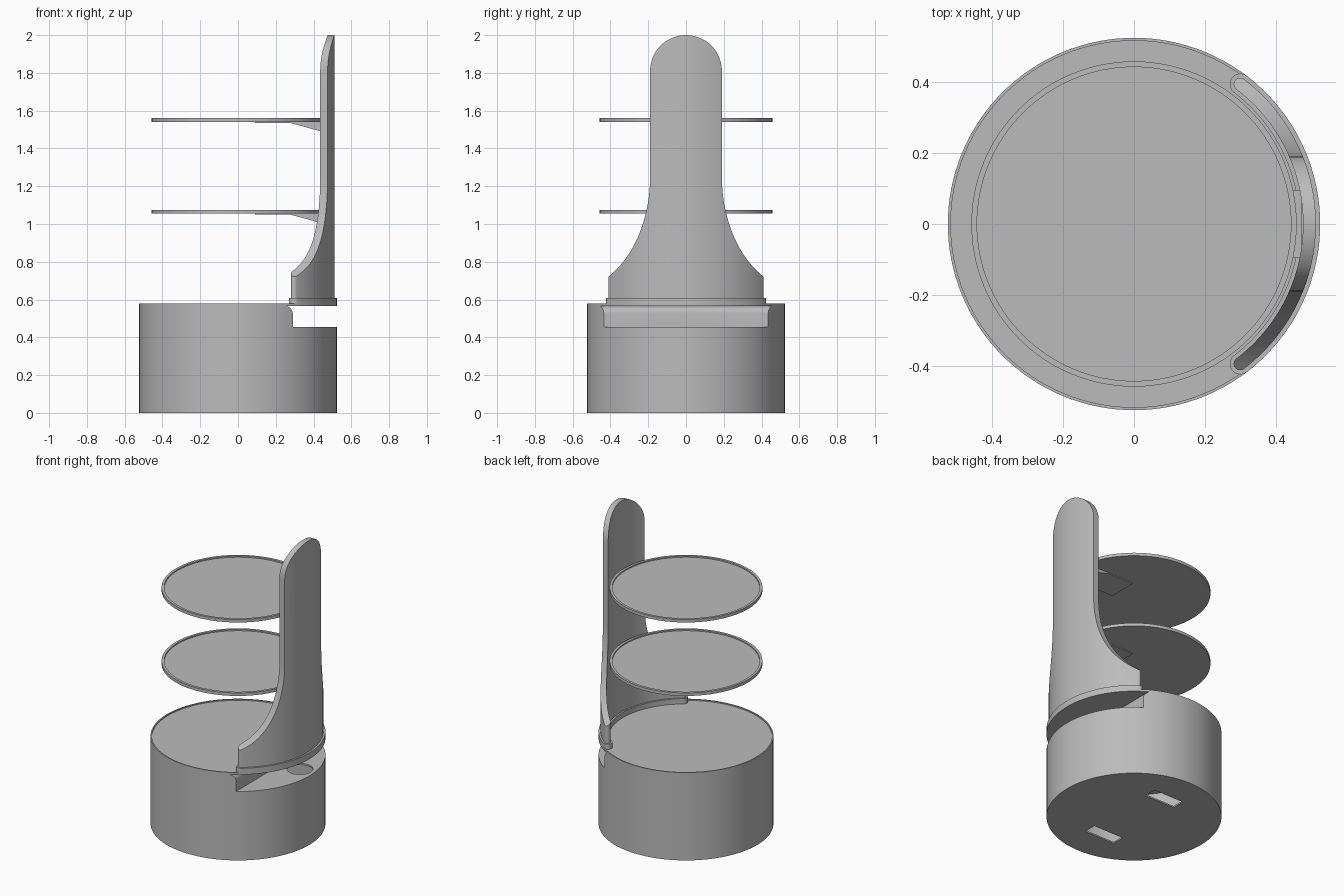
import bpy, bmesh
from math import sin, cos, pi, radians, sqrt
from mathutils import Vector

if "Cube" in bpy.data.objects:
    bpy.data.objects.remove(bpy.data.objects["Cube"])

grey = bpy.data.materials.new("plain grey")
grey.use_nodes = True
grey.diffuse_color = (0.5, 0.5, 0.5, 1)
grey.node_tree.nodes["Principled BSDF"].inputs["Base Color"].default_value = grey.diffuse_color


def prism(name, outline, lo, hi, place):
    """Extrude a closed 2D outline; place(a, b, h) maps it into space."""
    bm = bmesh.new()
    low = [bm.verts.new(place(a, b, lo)) for a, b in outline]
    high = [bm.verts.new(place(a, b, hi)) for a, b in outline]
    bm.faces.new(low[::-1])
    bm.faces.new(high)
    n = len(outline)
    for i in range(n):
        j = (i + 1) % n
        bm.faces.new((low[i], low[j], high[j], high[i]))
    bmesh.ops.recalc_face_normals(bm, faces=bm.faces)
    mesh = bpy.data.meshes.new(name)
    bm.to_mesh(mesh)
    bm.free()
    mesh.materials.append(grey)
    obj = bpy.data.objects.new(name, mesh)
    bpy.context.collection.objects.link(obj)
    return obj


def along_z(a, b, h):
    return Vector((a, b, h))


def along_y(a, b, h):
    return Vector((a, h, b))


def along_x(a, b, h):
    return Vector((h, a, b))


def circle(r, cx=0, cy=0, n=128):
    return [(cx + r * cos(2 * pi * i / n), cy + r * sin(2 * pi * i / n)) for i in range(n)]


def box(cx, cy, w, d):
    return [(cx + sx * w / 2, cy + sy * d / 2) for sx, sy in ((-1, -1), (1, -1), (1, 1), (-1, 1))]


def arc(r, start, end, n, cx=0, cy=0):
    return [(cx + r * cos(start + (end - start) * i / n), cy + r * sin(start + (end - start) * i / n))
            for i in range(n + 1)]


def curved_slot(inner, outer, angle):
    """Arc-shaped band centred on +x with round ends."""
    mid, cap = (inner + outer) / 2, (outer - inner) / 2
    cx, cy = mid * cos(angle), mid * sin(angle)
    return (arc(outer, -angle, angle, 64)
            + arc(cap, angle, angle + pi, 12, cx, cy)[1:-1]
            + arc(inner, angle, -angle, 64)
            + arc(cap, pi - angle, 2 * pi - angle, 12, cx, -cy)[1:-1])


def boolean(obj, cutter, operation="DIFFERENCE"):
    mod = obj.modifiers.new("cut", "BOOLEAN")
    mod.operation, mod.object, mod.solver = operation, cutter, "EXACT"
    bpy.context.view_layer.objects.active = obj
    bpy.ops.object.modifier_apply(modifier=mod.name)
    bpy.data.objects.remove(cutter)


def smooth(obj):
    bpy.ops.object.select_all(action="DESELECT")
    obj.select_set(True)
    bpy.context.view_layer.objects.active = obj
    bpy.ops.object.shade_smooth_by_angle(angle=radians(30))


R = 0.523
END = radians(52.8)

# Hollow drum base with a shallow recessed top
base = prism("base_drum", circle(R), 0, 0.58, along_z)
boolean(base, prism("top_recess", circle(0.515), 0.573, 0.7, along_z))
boolean(base, prism("hollow", circle(0.51), 0.01, 0.445, along_z))

# Side notch with a flared upper edge
flare = arc(0.04, 0, pi / 2, 10, 0.25, 0.526)
notch = [(0.7, 0.566)] + flare[::-1] + [(0.29, 0.455), (0.7, 0.455)]
boolean(base, prism("notch", notch, -0.7, 0.7, along_y))

# Round hole in the notch floor and two slots underneath
boolean(base, prism("floor_hole", circle(0.078, 0.42, 0.046, 48), 0.43, 0.47, along_z))
for side in (-1, 1):
    boolean(base, prism("slot", box(0, side * 0.28, 0.22, 0.085), -0.1, 0.02, along_z))
smooth(base)

# Collar holding the upright panel
collar = prism("panel_collar", curved_slot(0.464, R, END), 0.566, 0.608, along_z)
smooth(collar)

# Curved upright panel, trimmed to a tapering round-topped outline
panel = prism("upright_panel", curved_slot(0.475, 0.511, END), 0.6, 2.1, along_z)
sweep = []
for i in range(25):
    t = i / 24
    p = [Vector(v) for v in ((0.412, 0.72), (0.27, 0.83), (0.19, 1.04), (0.19, 1.25))]
    v = (1 - t) ** 3 * p[0] + 3 * t * (1 - t) ** 2 * p[1] + 3 * t * t * (1 - t) * p[2] + t ** 3 * p[3]
    sweep.append((v.x, v.y))
right_side = [(0.45, 0.5), (0.45, 0.7)] + sweep
outline = right_side + arc(0.19, 0, pi, 40, 0, 1.81) + [(-y, z) for y, z in right_side[::-1]]
boolean(panel, prism("panel_outline", outline, 0, 0.8, along_x), "INTERSECT")
smooth(panel)

# Two rimmed trays, each on a wedge bracket fixed to the panel
for name, z in (("lower", 1.055), ("upper", 1.54)):
    tray = prism(name + "_tray", circle(0.457), z, z + 0.02, along_z)
    boolean(tray, prism("tray_recess", circle(0.441), z + 0.012, z + 0.1, along_z))
    smooth(tray)
    wedge = [(0.09, z), (0.09, z - 0.006), (0.28, z - 0.006), (0.455, z - 0.054), (0.47, z - 0.054), (0.47, z)]
    prism(name + "_bracket", wedge, -0.095, 0.095, along_y)
